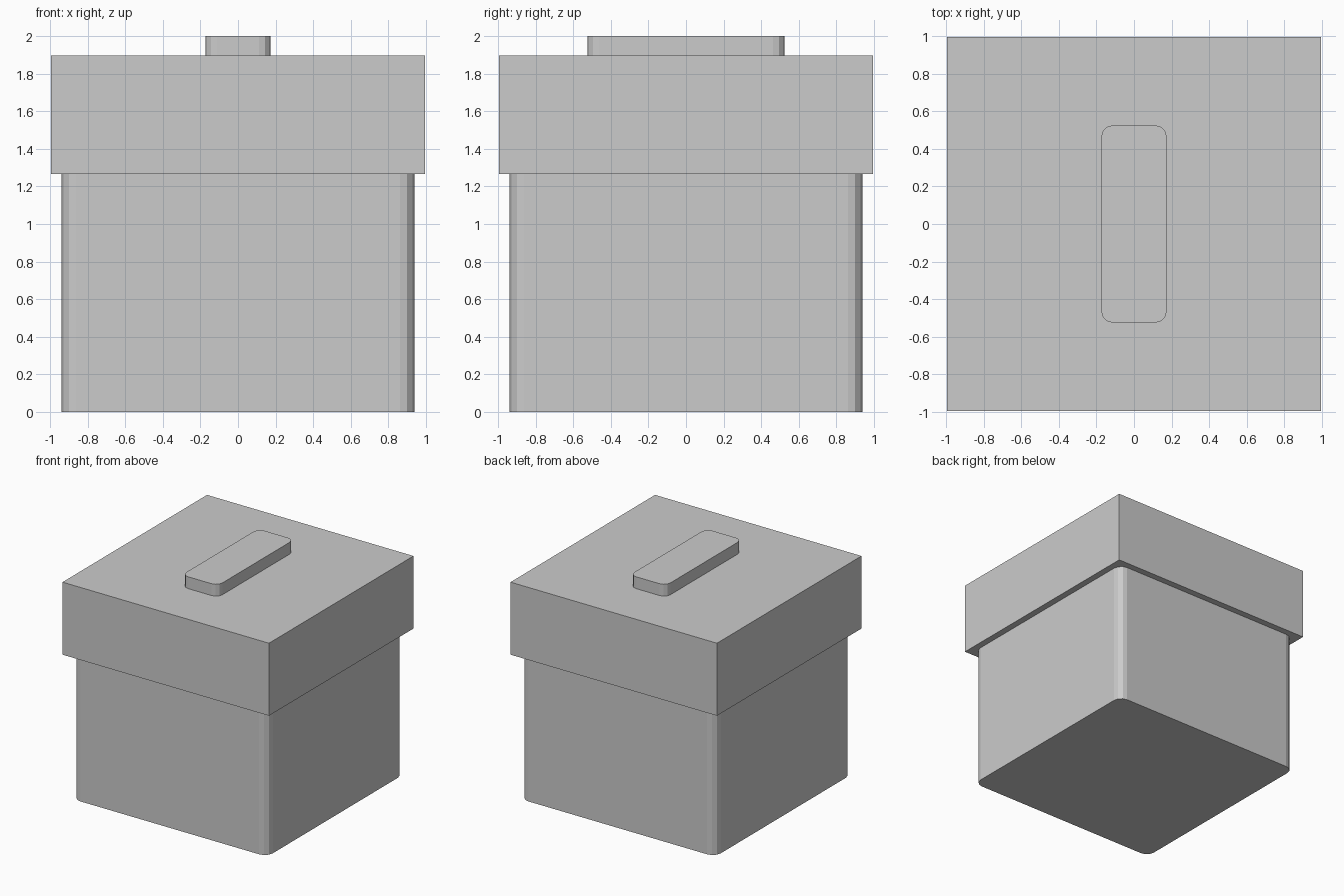
import bpy, bmesh

if "Cube" in bpy.data.objects:
    bpy.data.objects.remove(bpy.data.objects["Cube"])


def make_block(name, half_x, half_y, z0, z1, radius=0.0, segments=3):
    """Box from z0 to z1, optionally with rounded vertical corners."""
    bm = bmesh.new()
    bmesh.ops.create_cube(bm, size=2.0)
    for v in bm.verts:
        v.co = (v.co.x * half_x, v.co.y * half_y, z1 if v.co.z > 0 else z0)
    if radius:
        uprights = [e for e in bm.edges
                    if abs(e.verts[0].co.z - e.verts[1].co.z) > 1e-4]
        bmesh.ops.bevel(bm, geom=uprights, offset=radius, offset_type='OFFSET',
                        segments=segments, profile=0.5, affect='EDGES')
    bmesh.ops.recalc_face_normals(bm, faces=bm.faces)
    mesh = bpy.data.meshes.new(name)
    bm.to_mesh(mesh)
    bm.free()
    obj = bpy.data.objects.new(name, mesh)
    bpy.context.collection.objects.link(obj)
    return obj


# Container with rounded upright corners
make_block("box_body", 0.938, 0.938, 0.0, 1.265, 0.077)
# Overhanging square lid
make_block("lid", 0.995, 0.995, 1.265, 1.897)
# Raised grip on the lid
make_block("lid_handle", 0.174, 0.525, 1.897, 2.0, 0.062)
